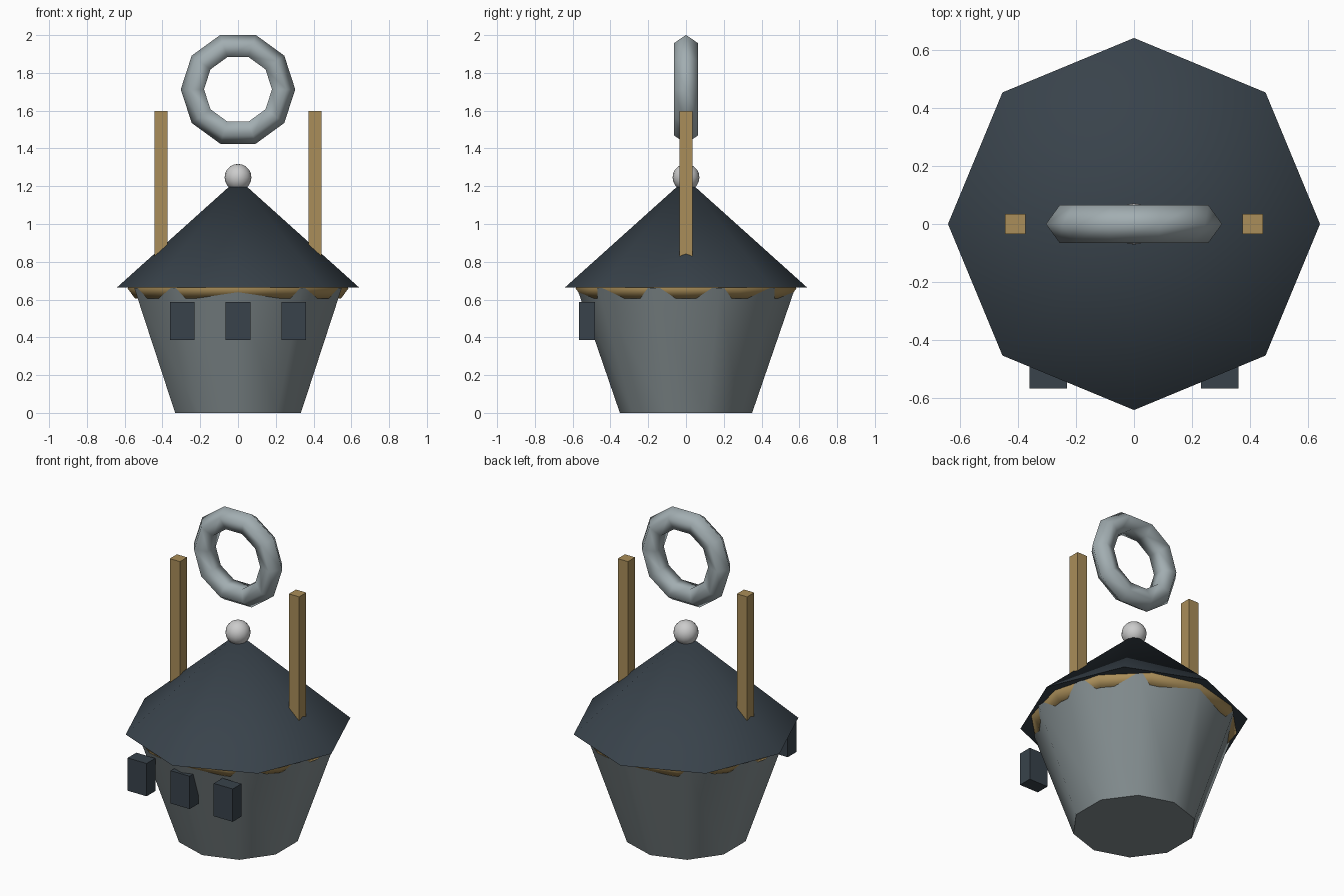
import bpy
from math import radians

if "Cube" in bpy.data.objects:
    bpy.data.objects.remove(bpy.data.objects["Cube"])


def mat(name, r, g, b):
    m = bpy.data.materials.new(name)
    m.diffuse_color = (r, g, b, 1)
    m.use_nodes = True
    m.node_tree.nodes["Principled BSDF"].inputs["Base Color"].default_value = m.diffuse_color
    return m


STONE = mat("stone", 0.23, 0.27, 0.28)
SLATE = mat("slate", 0.04, 0.055, 0.07)
WOOD = mat("wood", 0.40, 0.27, 0.10)
STEEL = mat("steel", 0.36, 0.42, 0.44)
PALE = mat("pale", 0.62, 0.64, 0.62)


def finish(name, material, angle=None):
    ob = bpy.context.object
    ob.name = name
    ob.data.materials.append(material)
    if angle:
        bpy.ops.object.shade_smooth_by_angle(angle=radians(angle))
    return ob


def cone(name, sides, r1, r2, z0, z1, material):
    bpy.ops.mesh.primitive_cone_add(vertices=sides, radius1=r1, radius2=r2,
                                    depth=z1 - z0, location=(0, 0, (z0 + z1) / 2))
    return finish(name, material, 45)


def torus(name, sides, major, minor, z, material, tilt=0):
    bpy.ops.mesh.primitive_torus_add(major_segments=sides, minor_segments=5,
                                     major_radius=major, minor_radius=minor,
                                     location=(0, 0, z), rotation=(radians(tilt), 0, 0))
    return finish(name, material, 80)


def box(name, lo, hi, material):
    bpy.ops.mesh.primitive_cube_add(size=1, location=[(a + b) / 2 for a, b in zip(lo, hi)])
    bpy.context.object.scale = [b - a for a, b in zip(lo, hi)]
    bpy.ops.object.transform_apply(location=False, rotation=False, scale=True)
    return finish(name, material)


# Tapered body, rim and roof
cone("body", 10, 0.35, 0.577, 0, 0.66, STONE)
torus("rim", 12, 0.528, 0.057, 0.66, WOOD)
cone("roof", 8, 0.64, 0, 0.665, 1.24, SLATE)

# Ball on the roof tip
bpy.ops.mesh.primitive_uv_sphere_add(segments=16, ring_count=10, radius=0.071,
                                     location=(0, 0, 1.247))
finish("finial", PALE, 60)

# Upright ring floating above
torus("top_ring", 10, 0.235, 0.068, 1.713, STEEL, tilt=90)

# Posts rising through the roof
for side, x in (("left", -0.408), ("right", 0.408)):
    box(side + "_post", (x - 0.035, -0.035, 0.68), (x + 0.035, 0.035, 1.597), WOOD)

# Row of three front windows
for i, x in enumerate((-0.295, 0, 0.295)):
    box(f"window_{i + 1}", (x - 0.065, -0.566, 0.385), (x + 0.065, -0.481, 0.588), SLATE)
